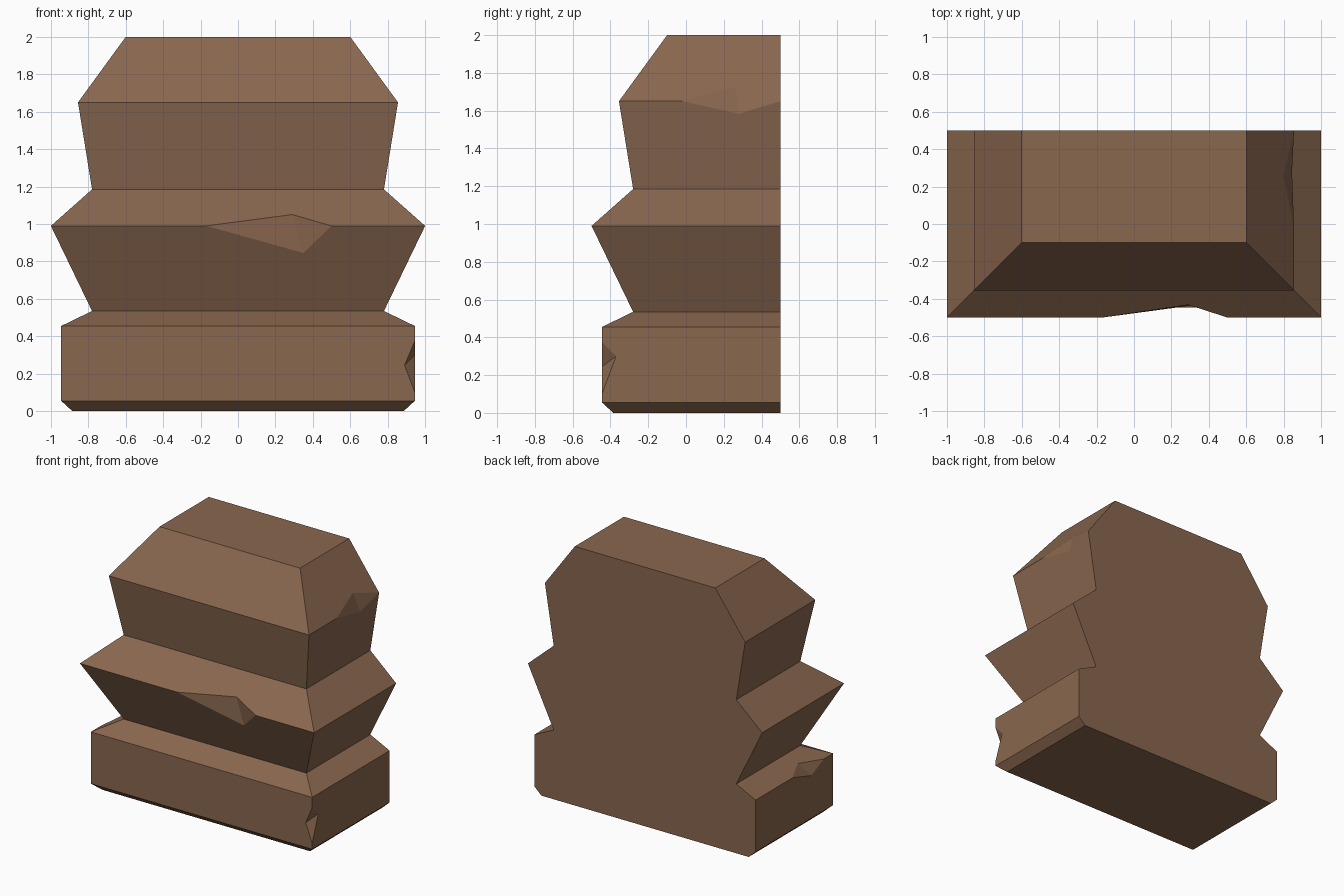
import bpy, bmesh
from mathutils import Vector

if "Cube" in bpy.data.objects:
    bpy.data.objects.remove(bpy.data.objects["Cube"])

brown = bpy.data.materials.new("earth brown")
brown.diffuse_color = (0.25, 0.135, 0.077, 1)
brown.use_nodes = True
brown.node_tree.nodes["Principled BSDF"].inputs["Base Color"].default_value = brown.diffuse_color


def make_object(name, bm):
    bmesh.ops.recalc_face_normals(bm, faces=bm.faces)
    mesh = bpy.data.meshes.new(name)
    bm.to_mesh(mesh)
    bm.free()
    mesh.materials.append(brown)
    ob = bpy.data.objects.new(name, mesh)
    bpy.context.collection.objects.link(ob)
    return ob


# Cliff block: (height, inset) profile swept round left, front and right; flat back
profile = [(0, 0.115), (0.055, 0.055), (0.455, 0.055), (0.535, 0.22),
           (0.99, 0), (1.185, 0.22), (1.65, 0.145), (2.0, 0.4)]
bm = bmesh.new()
rings = []
for z, d in profile:
    x, y = 1 - d, -0.5 + d
    rings.append([bm.verts.new(p) for p in
                  ((-x, 0.5, z), (-x, y, z), (x, y, z), (x, 0.5, z))])
for lo, hi in zip(rings, rings[1:]):
    for i in range(3):
        bm.faces.new((lo[i], lo[i + 1], hi[i + 1], hi[i]))
bm.faces.new(rings[0])
bm.faces.new(rings[-1])
bm.faces.new([r[0] for r in rings] + [r[3] for r in reversed(rings)])
rock = make_object("rock_cliff", bm)


# Chips: wedge through two edge points (a, d) and one point on each side (b, c)
def chip(a, d, b, c, k=0.3):
    a, d, b, c = map(Vector, (a, d, b, c))
    mid = (b + c) / 2
    bm = bmesh.new()
    for p in (a + k * (a - mid), d + k * (d - mid),
              b + k * (b - c), c + k * (c - b)):
        bm.verts.new(p)
    # push the open side of the wedge outward so it clears the rock surface
    bmesh.ops.convex_hull(bm, input=bm.verts[:])
    cutter = make_object("chip_cutter", bm)
    cutter.hide_render = True
    mod = rock.modifiers.new("chip", 'BOOLEAN')
    mod.operation, mod.solver, mod.object = 'DIFFERENCE', 'EXACT', cutter
    bpy.context.view_layer.objects.active = rock
    bpy.ops.object.modifier_apply(modifier=mod.name)
    bpy.data.objects.remove(cutter)


# front ledge, lower right corner, upper right edge, lower left ledge
chip((-0.17, -0.5, 0.99), (0.5, -0.5, 0.99), (0.29, -0.432, 1.05), (0.35, -0.43, 0.845))
chip((0.945, -0.445, 0.375), (0.945, -0.445, 0.1), (0.89, -0.445, 0.245), (0.945, -0.37, 0.3))
chip((0.855, -0.02, 1.65), (0.855, 0.5, 1.65), (0.8, 0.26, 1.725), (0.844, 0.28, 1.585))
chip((-0.945, 0.05, 0.455), (-0.945, -0.33, 0.455), (-0.878, -0.106, 0.488), (-0.945, -0.18, 0.385))
